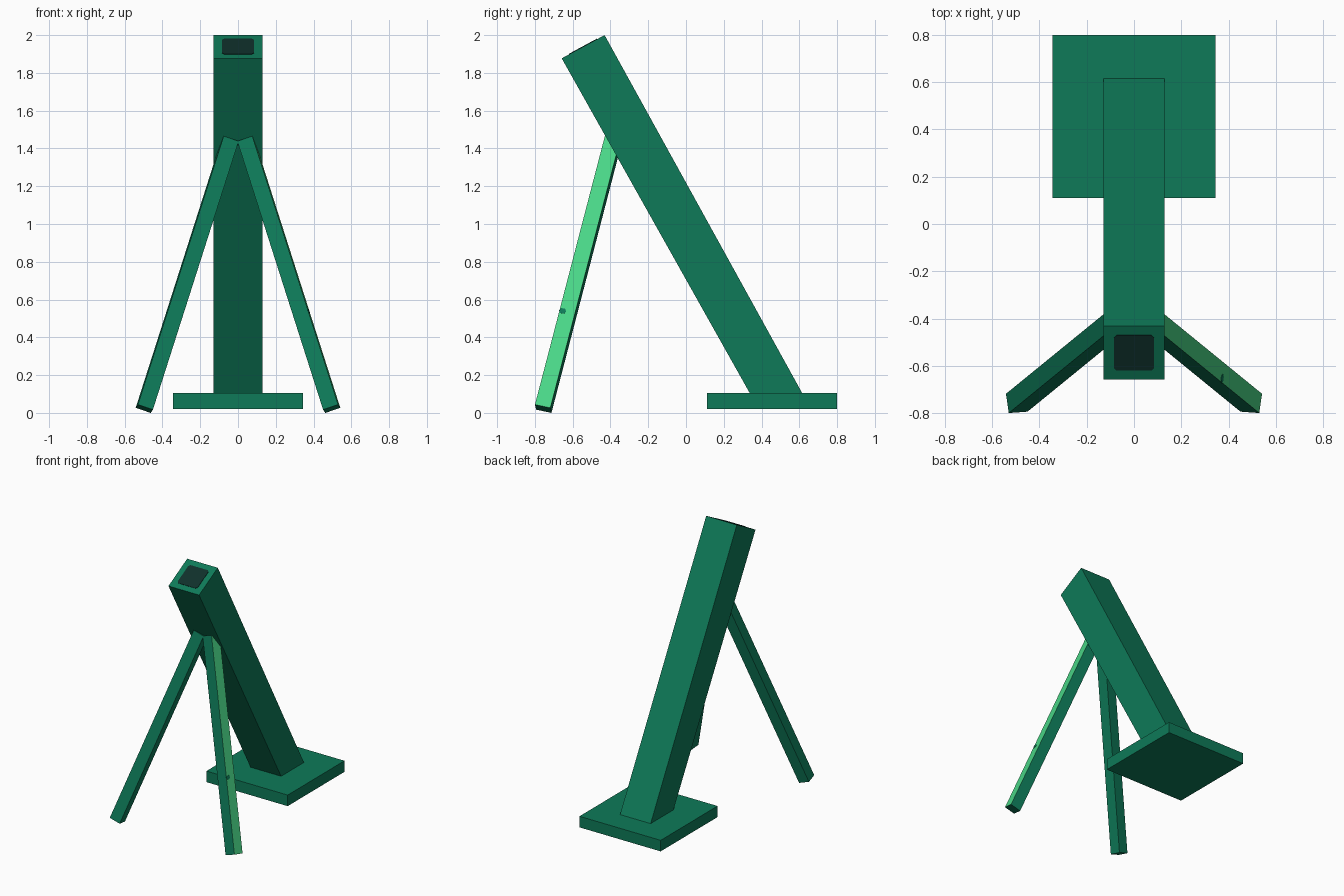
import bpy, bmesh, math
from mathutils import Vector, Matrix

if "Cube" in bpy.data.objects:
    bpy.data.objects.remove(bpy.data.objects["Cube"])


def material(name, rgb):
    m = bpy.data.materials.new(name)
    lin = [((c / 255 + 0.055) / 1.055) ** 2.4 if c > 10 else c / 255 / 12.92 for c in rgb]
    m.diffuse_color = (*lin, 1)
    m.use_nodes = True
    m.node_tree.nodes["Principled BSDF"].inputs["Base Color"].default_value = m.diffuse_color
    return m


GREEN = material("deep green", (14, 122, 88))
LIGHT = material("light green", (74, 216, 136))
DARK = material("dark bore", (15, 48, 43))


def prism(name, outline, offset, mats):
    """Closed solid: a flat outline extruded along an offset vector."""
    bm = bmesh.new()
    face = bm.faces.new([bm.verts.new(p) for p in outline])
    ext = bmesh.ops.extrude_face_region(bm, geom=[face], use_keep_orig=True)
    for v in ext["geom"]:
        if isinstance(v, bmesh.types.BMVert):
            v.co += Vector(offset)
    bmesh.ops.recalc_face_normals(bm, faces=bm.faces[:])
    me = bpy.data.meshes.new(name)
    bm.to_mesh(me)
    bm.free()
    for m in mats:
        me.materials.append(m)
    ob = bpy.data.objects.new(name, me)
    bpy.context.collection.objects.link(ob)
    return ob


# base plate
prism("base_plate", [(-.345, .11, .02), (.345, .11, .02), (.345, .80, .02), (-.345, .80, .02)],
      (0, 0, .085), [GREEN])

# leaning square tube, cut level where it meets the base
H = .13
side = [(-.658, 1.877), (-.431, 2.0), (.615, .105), (.62, .095), (.343, .095)]
prism("tube", [(-H, y, z) for y, z in side], (2 * H, 0, 0), [GREEN])

# dark bore opening with clipped corners on the end of the tube
low, high = Vector((0, -.658, 1.877)), Vector((0, -.431, 2.0))
centre, across = (low + high) / 2, (high - low).normalized()
axis = Vector((1, 0, 0)).cross(across)
r, c = .085, .012
corners = [(r, r - c), (r - c, r), (c - r, r), (-r, r - c),
           (-r, c - r), (c - r, -r), (r - c, -r), (r, c - r)]
prism("bore", [centre - axis * .003 + Vector((a, 0, 0)) + across * b for a, b in corners],
      axis * .006, [DARK])

# two splayed support legs
foot, top = Vector((.496, -.756, .022)), Vector((.042, -.386, 1.443))
d = (top - foot).normalized()
rot = Vector((0, 0, 1)).rotation_difference(d).to_matrix() @ Matrix.Rotation(-.11, 3, 'Z')
nx, ny = rot.col[0].copy(), rot.col[1].copy()
W = .042
for label, s in (("right", 1), ("left", -1)):
    flip = Matrix.Diagonal((s, 1, 1))
    ring = [flip @ (foot + nx * a * W + ny * b * W)
            for a, b in ((-1, -1), (1, -1), (1, 1), (-1, 1))]
    leg = prism(label + "_leg", ring, flip @ (top - foot), [GREEN, LIGHT])
    # only the outer face of the right leg is light green
    if s == 1:
        for p in leg.data.polygons:
            p.material_index = int(p.normal.dot(nx) > .9)

# small spot on the light face
spot = foot + d * .54 + nx * (W - .002) - ny * .025
prism("spot", [spot + ny * .02 * math.cos(k * math.pi / 3) + d * .016 * math.sin(k * math.pi / 3)
               for k in range(6)], nx * .004, [GREEN])
